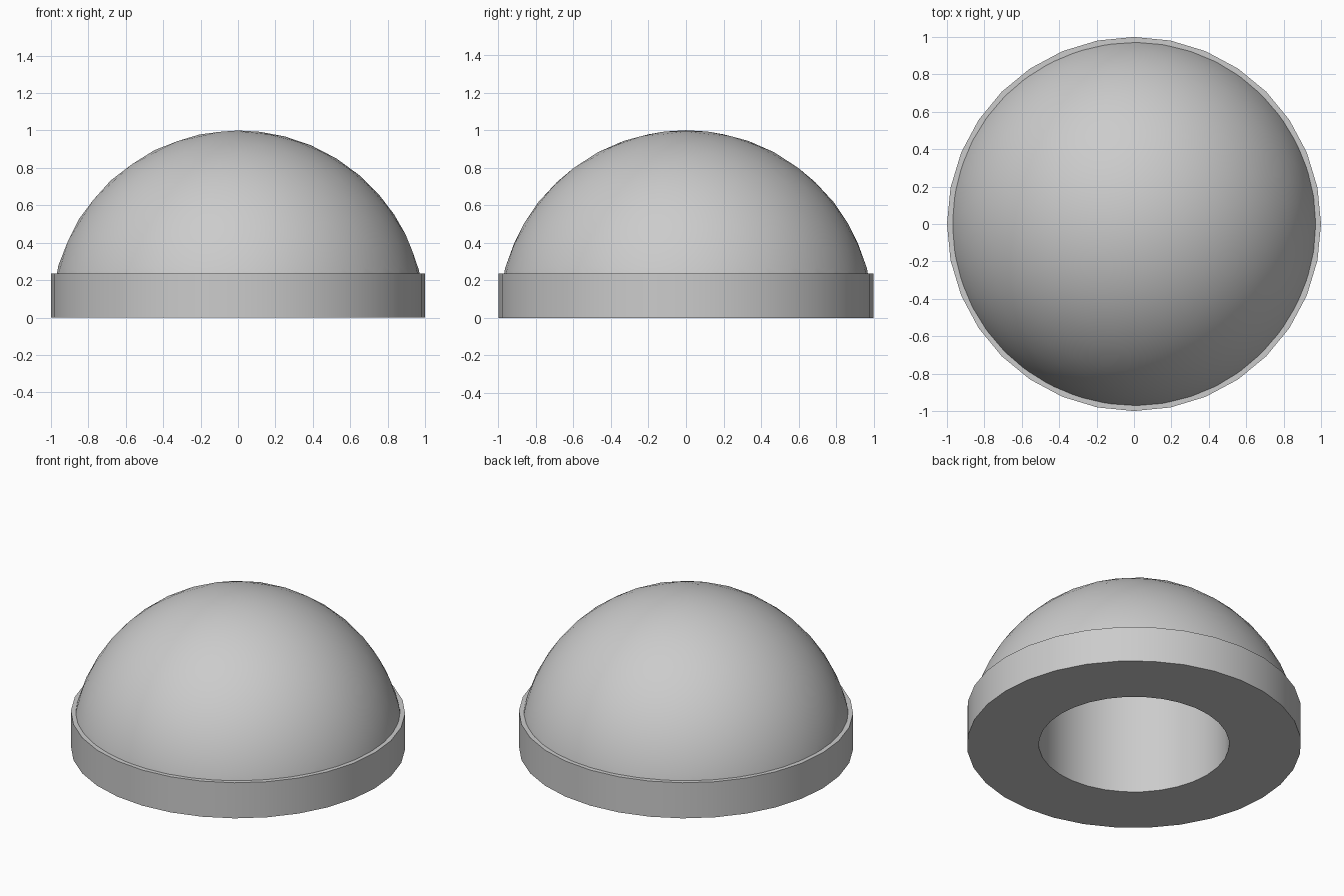
import bpy
import bmesh
import math

cube = bpy.data.objects.get("Cube")
if cube:
    bpy.data.objects.remove(cube, do_unlink=True)

RIM_TOP = 0.235
BORE_RADIUS = 0.57
BORE_DEPTH = 0.7
SIDES = 32

grey = bpy.data.materials.new("plain grey")
grey.use_nodes = True
colour = (0.6, 0.6, 0.6, 1)
grey.diffuse_color = colour
grey.node_tree.nodes["Principled BSDF"].inputs["Base Color"].default_value = colour


def finish(name, bm):
    """Turn a bmesh into a smooth-shaded object with crisp edges."""
    bmesh.ops.remove_doubles(bm, verts=bm.verts, dist=0.0001)
    mesh = bpy.data.meshes.new(name)
    bm.to_mesh(mesh)
    bm.free()
    mesh.materials.append(grey)
    obj = bpy.data.objects.new(name, mesh)
    bpy.context.collection.objects.link(obj)
    bpy.ops.object.select_all(action="DESELECT")
    obj.select_set(True)
    bpy.context.view_layer.objects.active = obj
    bpy.ops.object.shade_smooth_by_angle(angle=math.radians(30))
    return obj


# Dome: upper part of a ball, its cut edge tucked inside the rim
bm = bmesh.new()
bmesh.ops.create_icosphere(bm, subdivisions=4, radius=1)
bmesh.ops.bisect_plane(bm, geom=bm.verts[:] + bm.edges[:] + bm.faces[:],
                       plane_co=(0, 0, RIM_TOP - 0.01), plane_no=(0, 0, 1),
                       clear_inner=True)
finish("dome", bm)

# Base rim with blind bore: one lathed profile
profile = [(0, BORE_DEPTH), (BORE_RADIUS, BORE_DEPTH), (BORE_RADIUS, 0),
           (1, 0), (1, RIM_TOP), (0.94, RIM_TOP)]
bm = bmesh.new()
verts = [bm.verts.new((r, 0, z)) for r, z in profile]
edges = [bm.edges.new(pair) for pair in zip(verts, verts[1:])]
bmesh.ops.spin(bm, geom=verts + edges, cent=(0, 0, 0), axis=(0, 0, 1),
               angle=math.tau, steps=SIDES, use_merge=True)
bmesh.ops.remove_doubles(bm, verts=bm.verts, dist=0.0001)
bmesh.ops.recalc_face_normals(bm, faces=bm.faces)
# The flat underside must face down
under = min(bm.faces, key=lambda f: f.calc_center_median().z)
if under.normal.z > 0:
    bmesh.ops.reverse_faces(bm, faces=bm.faces)
finish("base_rim_and_bore", bm)
